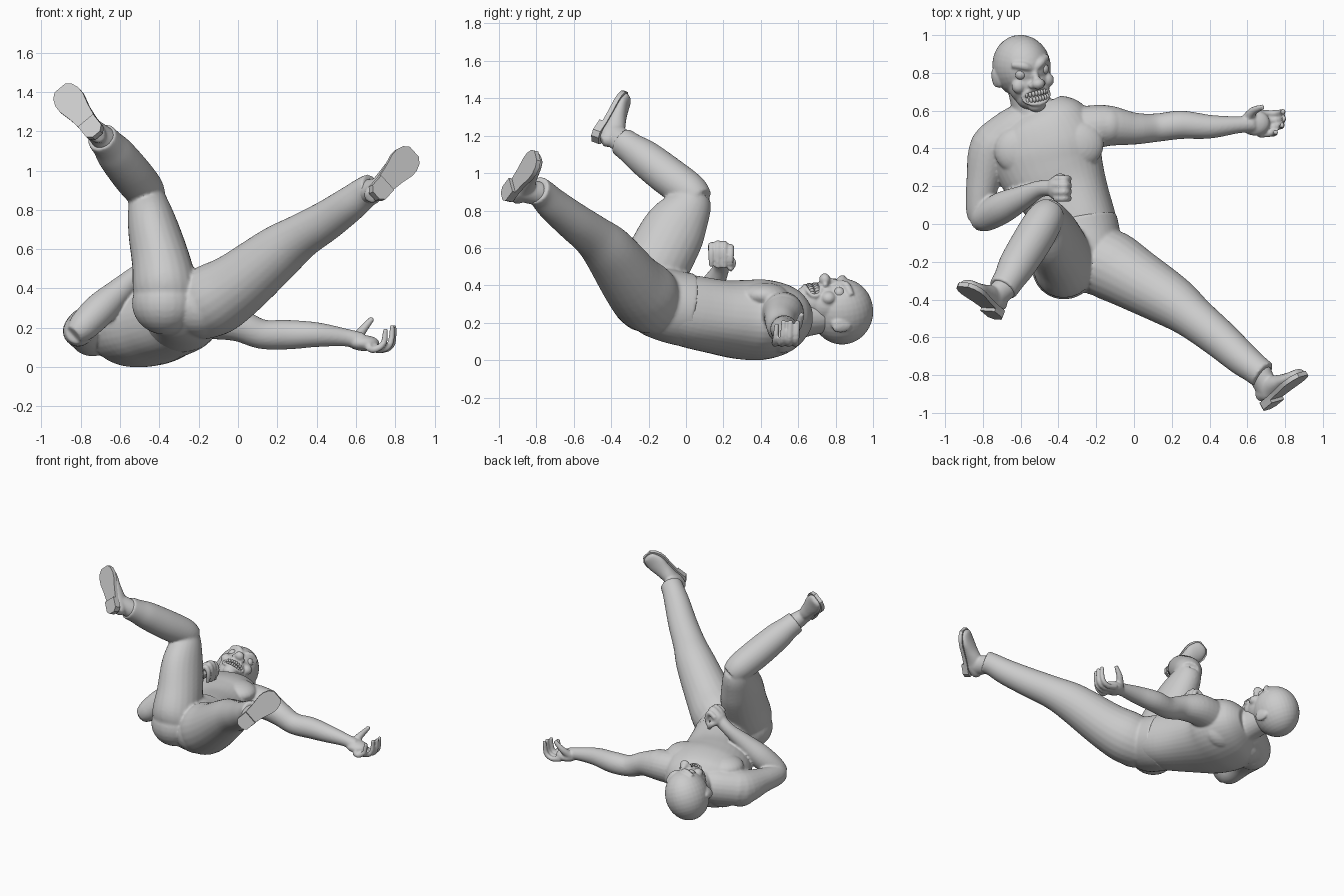
import bpy, bmesh, math
from mathutils import Vector, Matrix

ID = Matrix.Identity(4)


def spline(rows, steps=5):
    # Catmull-Rom interpolation of rows (x, y, z, radius_a, radius_b)
    rows = [list(r) + [r[3]] * (5 - len(r)) for r in rows]
    out = []
    for i in range(len(rows) - 1):
        p = [rows[max(i - 1, 0)], rows[i], rows[i + 1], rows[min(i + 2, len(rows) - 1)]]
        for k in range(steps):
            t = k / steps
            out.append([0.5 * (2 * b + (c - a) * t + (2 * a - 5 * b + 4 * c - d) * t * t
                               + (3 * b - a - 3 * c + d) * t ** 3) for a, b, c, d in zip(*p)])
    return out + [rows[-1]]


def limb(bm, rows, ref=(0, 0, 1), m=ID, n=24, power=1.0):
    # lofted tube with elliptical sections
    rows = spline(rows)
    pts = [Vector(r[:3]) for r in rows]
    ref, rings = Vector(ref).normalized(), []
    for i, r in enumerate(rows):
        t = (pts[min(i + 1, len(pts) - 1)] - pts[max(i - 1, 0)]).normalized()
        side = ref.cross(t).normalized()
        up = t.cross(side)
        ring = []
        for k in range(n):
            c, s = math.cos(2 * math.pi * k / n), math.sin(2 * math.pi * k / n)
            c, s = math.copysign(abs(c) ** power, c), math.copysign(abs(s) ** power, s)
            ring.append(bm.verts.new(m @ (pts[i] + side * c * r[3] + up * s * r[4])))
        rings.append(ring)
    for a, b in zip(rings, rings[1:]):
        for k in range(n):
            bm.faces.new((a[k], a[(k + 1) % n], b[(k + 1) % n], b[k]))
    bm.faces.new(rings[0][::-1])
    bm.faces.new(rings[-1])


def ball(bm, c, r, m=ID, seg=24):
    r = (r, r, r) if isinstance(r, (int, float)) else r
    bmesh.ops.create_uvsphere(bm, u_segments=seg, v_segments=seg // 2 + 2, radius=1,
                              matrix=m @ Matrix.Translation(c) @ Matrix.Diagonal((*r, 1)))


def finish(name, bm, voxel=0, smooth=3):
    bmesh.ops.recalc_face_normals(bm, faces=bm.faces)
    me = bpy.data.meshes.new(name)
    bm.to_mesh(me)
    bm.free()
    ob = bpy.data.objects.new(name, me)
    bpy.context.collection.objects.link(ob)
    bpy.context.view_layer.objects.active = ob
    ob.select_set(True)
    bpy.ops.object.shade_smooth_by_angle(angle=math.radians(40))
    ob.select_set(False)
    if voxel:
        mod = ob.modifiers.new("fuse", 'REMESH')
        mod.mode, mod.voxel_size, mod.use_smooth_shade = 'VOXEL', voxel, True
        mod = ob.modifiers.new("soften", 'SMOOTH')
        mod.factor, mod.iterations = 0.5, smooth
    return ob


# Torso, rolled slightly, with neck, chest, shoulder blades and trapezius
bm = bmesh.new()
limb(bm, [(-.54, .61, .215, .17, .10), (-.51, .54, .215, .26, .175), (-.47, .42, .215, .30, .21),
          (-.435, .30, .218, .285, .208), (-.37, .17, .232, .24, .195), (-.29, .02, .262, .195, .192),
          (-.26, -.08, .29, .185, .18)], ref=(-.15, 0, 1), n=40, power=.9)
limb(bm, [(-.51, .52, .22, .15), (-.54, .62, .23, .11), (-.58, .76, .25, .10)])
limb(bm, [(-.50, .55, .22, .11, .12), (-.62, .51, .21, .115, .125), (-.74, .42, .19, .12, .125)])
ball(bm, (-.31, .42, .345), (.15, .13, .07))
ball(bm, (-.60, .39, .32), (.14, .13, .07))
ball(bm, (-.62, .44, .16), (.14, .14, .125))
ball(bm, (-.38, .50, .165), (.16, .10, .13))

# Outstretched arm
limb(bm, [(-.30, .50, .25, .12), (-.15, .52, .25, .11), (0, .505, .215, .085), (.12, .51, .168, .075),
          (.25, .525, .165, .075), (.40, .515, .165, .063), (.55, .525, .15, .045), (.63, .53, .13, .045)])
ball(bm, (-.14, .52, .255), .105)
# Bent arm
limb(bm, [(-.66, .46, .20, .13), (-.75, .39, .19, .125), (-.80, .22, .19, .088), (-.815, .08, .18, .075),
          (-.815, .02, .18, .06)], ref=(0, 0, 1))
limb(bm, [(-.835, .01, .165, .05), (-.79, .035, .205, .076), (-.70, .085, .295, .084), (-.60, .135, .39, .066),
          (-.50, .185, .485, .045), (-.43, .19, .54, .045)], ref=(0, 1, 0))
ball(bm, (-.74, .40, .185), .13)

# Hands: open one with raised fingers, closed one with hanging fingers
ball(bm, (.64, .535, .122), (.08, .068, .04))
ball(bm, (-.41, .19, .56), (.05, .065, .048))
for i in range(4):
    y, o = .475 + i * .037, (-.035, 0, .01, .005)[i]
    limb(bm, [(.66, y, .105, .02), (.725 + o, y, .088, .018), (.775 + o, y + .005, .12, .017),
              (.785 + o, y + .01, .215 - .02 * (i == 0), .013)], ref=(0, 1, 0), n=10)
    y, z = .135 + i * .035, (.0, .01, .008, -.01)[i]
    limb(bm, [(-.42, y, .585 + z, .019), (-.37, y, .615 + z, .018), (-.345, y, .57 + z, .017),
              (-.355, y, .50 - z, .014)], ref=(0, 1, 0), n=10)
limb(bm, [(.60, .56, .14, .03), (.635, .60, .19, .023), (.685, .62, .25, .014)], ref=(1, 0, 0), n=10)
limb(bm, [(-.43, .22, .55, .025), (-.39, .25, .52, .02), (-.36, .235, .48, .014)], ref=(1, 0, 0), n=10)
finish("torso_and_arms", bm, .008, 4)

# Trousers: pelvis, buttocks, bent leg and extended leg
bm = bmesh.new()
limb(bm, [(-.288, .01, .268, .20, .197), (-.272, -.07, .285, .20, .195), (-.265, -.18, .32, .20, .185),
          (-.27, -.28, .36, .17, .14)], ref=(-.15, 0, 1), n=40)
ball(bm, (-.37, -.235, .325), (.17, .165, .16))
ball(bm, (-.19, -.22, .31), (.16, .16, .16))
limb(bm, [(-.36, -.25, .32, .15, .14), (-.37, -.22, .40, .165, .18), (-.39, -.15, .53, .15, .18),
          (-.43, -.06, .70, .13, .17), (-.455, .015, .82, .105, .125), (-.465, .045, .89, .085, .09)],
     ref=(0, 1, 0))
limb(bm, [(-.44, .07, .85, .08), (-.475, .02, .90, .10), (-.54, -.09, .98, .105), (-.62, -.22, 1.08, .098),
          (-.66, -.29, 1.13, .084), (-.695, -.345, 1.17, .078)])
limb(bm, [(-.22, -.17, .30, .17), (-.12, -.22, .345, .185), (0, -.29, .42, .168), (.20, -.41, .58, .14),
          (.32, -.50, .665, .115), (.45, -.605, .745, .102), (.57, -.71, .83, .09), (.64, -.765, .885, .08),
          (.685, -.80, .91, .078)])
finish("trousers", bm, .010, 5)


# Shoes: sole, heel block and upper
def shoe(name, heel, toe, out, ankle):
    heel, t = Vector(heel), (Vector(toe) - Vector(heel)).normalized()
    n = Vector(out)
    n = (n - t * n.dot(t)).normalized()
    s = n.cross(t)
    m = Matrix((s, t, -n)).transposed().to_4x4()
    m.translation = heel
    half = [(.025, 0), (.05, .025), (.05, .10), (.06, .17), (.076, .24), (.076, .28), (.062, .32), (.035, .345)]
    bm = bmesh.new()
    for shape, z0, z1 in ((half, 0, .025), (half[:3], -.018, .01)):
        pts = shape + [(-x, y) for x, y in reversed(shape)]
        f = bm.faces.new([bm.verts.new(m @ Vector((x, y, z0))) for x, y in pts])
        g = bmesh.ops.extrude_face_region(bm, geom=[f])
        bmesh.ops.translate(bm, vec=-n * (z1 - z0),
                            verts=[v for v in g["geom"] if isinstance(v, bmesh.types.BMVert)])
    finish(name + "_sole", bm)
    bm = bmesh.new()
    limb(bm, [(0, .008, .04, .03, .03), (0, .04, .06, .046, .055), (0, .11, .06, .05, .06),
              (0, .19, .045, .06, .045), (0, .26, .035, .068, .033), (0, .32, .03, .05, .024),
              (0, .338, .03, .025, .01)], m=m)
    a = m.inverted() @ Vector(ankle)
    limb(bm, [(0, .075, .03, .045, .055), (0, .075, .08, .052, .065), (*a, .066)], ref=(0, 1, 0), m=m)
    finish(name + "_upper", bm, .008, 3)


shoe("raised_shoe", (-.715, -.49, 1.18), (-.915, -.325, 1.43), (-.32, -.83, .32), (-.675, -.33, 1.155))
shoe("extended_shoe", (.695, -.97, .87), (.915, -.79, 1.115), (.405, -.735, .175), (.66, -.78, .89))

# Head frame: side, crown and face directions
F = Vector((.37, -.05, .92)).normalized()
U = Vector((-.2, .98, .05))
U = (U - F * U.dot(F)).normalized()
H = Matrix((U.cross(F), U, F)).transposed().to_4x4()
H.translation = (-.595, .835, .26)

# Skull, jaw and facial features
bm = bmesh.new()
ball(bm, (0, 0, 0), (.15, .167, .18), H, 32)
ball(bm, (0, -.08, .06), (.115, .13, .112), H, 32)
ball(bm, (0, -.155, .08), (.09, .075, .085), H)
ball(bm, (0, -.205, .125), (.048, .035, .04), H)
ball(bm, (0, -.085, .195), (.036, .03, .034), H)
limb(bm, [(0, .01, .15, .02), (0, -.04, .175, .018), (0, -.08, .19, .022)], m=H, n=12)
ring = [(.074 * math.cos(k * math.pi / 6), -.152 + .042 * math.sin(k * math.pi / 6)) for k in range(13)]
limb(bm, [(x, y, .168 - 6 * x * x, .011) for x, y in ring], m=H, n=10)
for sx in (-1, 1):
    limb(bm, [(sx * .012, -.005, .165, .018), (sx * .05, .02, .165, .023), (sx * .10, .035, .125, .018)], m=H, n=12)
    ball(bm, (sx * .08, -.085, .12), (.04, .04, .035), H)
    ball(bm, (sx * .03, -.09, .178), (.018, .016, .018), H)
    ball(bm, (sx * .138, -.04, -.015), (.02, .05, .034), H)
    ball(bm, (sx * .152, -.035, -.03), (.012, .05, .028), H)
finish("head", bm, .007, 3)

# Bulging eyes and two rows of teeth
bm = bmesh.new()
for sx in (-1, 1):
    ball(bm, (sx * .065, -.022, .135), .031, H)
finish("eyes", bm)
bm = bmesh.new()
for i in range(8):
    x = (i - 3.5) * .0165
    for u in (-.136, -.167):
        ball(bm, (x, u, .168 - 6 * x * x), (.009, .016, .012), H, 10)
finish("teeth", bm)
